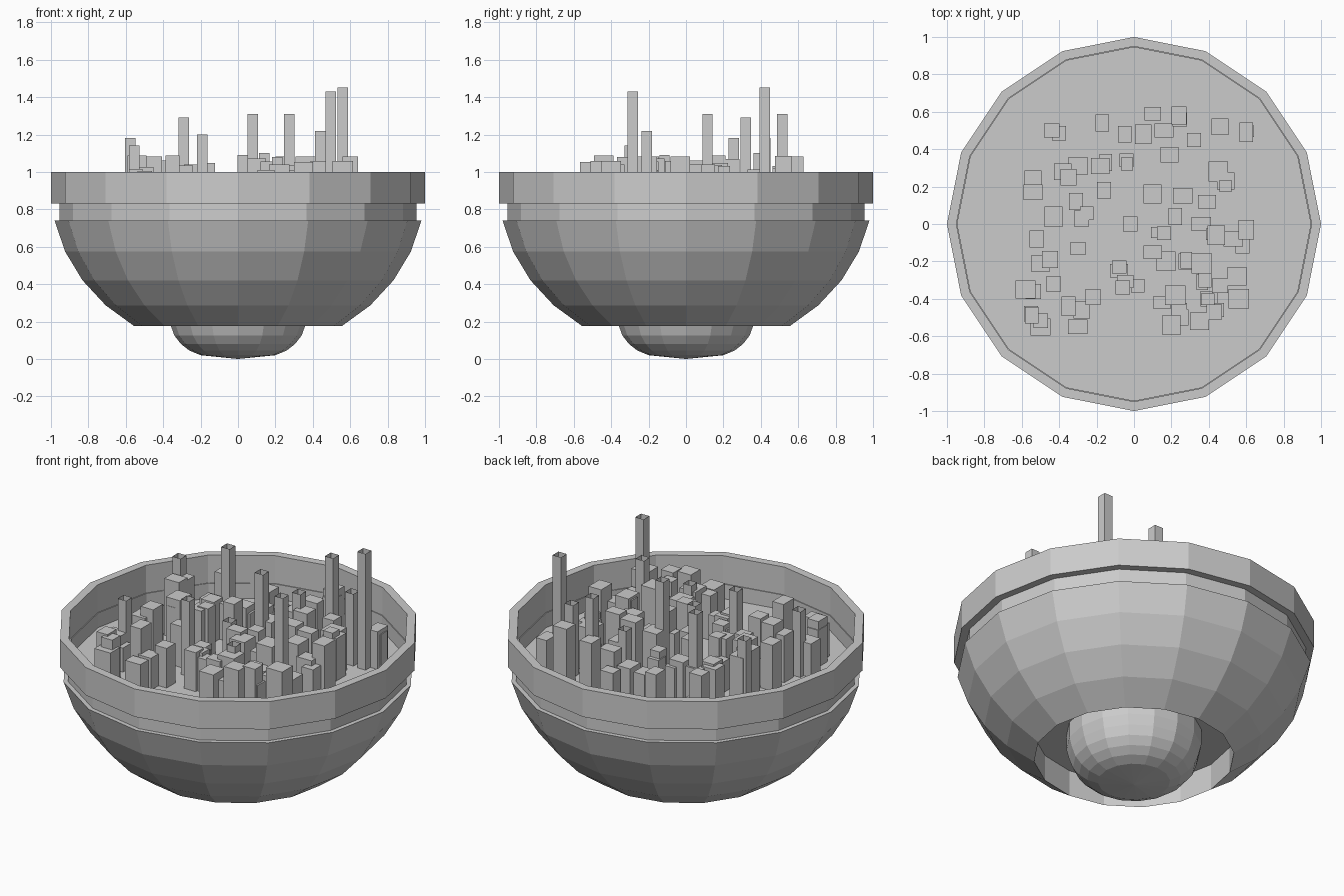
import bpy, bmesh, random
from math import cos, sin, pi, radians

if "Cube" in bpy.data.objects:
    bpy.data.objects.remove(bpy.data.objects["Cube"])

random.seed(7)
SIDES = 16
FLOOR = 0.74


def make_object(name, bm):
    mesh = bpy.data.meshes.new(name)
    bm.to_mesh(mesh)
    bm.free()
    obj = bpy.data.objects.new(name, mesh)
    bpy.context.collection.objects.link(obj)
    return obj


def lathe(name, profile, closed=False):
    """Revolve (radius, z) points into a flat-faced 16-sided solid."""
    bm = bmesh.new()
    rings = []
    for r, z in profile:
        if r == 0:
            rings.append([bm.verts.new((0, 0, z))] * SIDES)
        else:
            rings.append([bm.verts.new((r * cos(2 * pi * i / SIDES),
                                        r * sin(2 * pi * i / SIDES), z))
                          for i in range(SIDES)])
    pairs = list(zip(rings, rings[1:]))
    if closed:
        pairs.append((rings[-1], rings[0]))
    for a, b in pairs:
        for i in range(SIDES):
            j = (i + 1) % SIDES
            bm.faces.new(dict.fromkeys((a[i], a[j], b[j], b[i])))
    bmesh.ops.recalc_face_normals(bm, faces=bm.faces)
    return make_object(name, bm)


def add_box(bm, x, y, wx, wy, top, open_top=False):
    """Box standing on the bowl floor, optionally without its roof."""
    verts = bmesh.ops.create_cube(bm, size=1)["verts"]
    h = top - FLOOR
    for v in verts:
        v.co.x = x + v.co.x * wx
        v.co.y = y + v.co.y * wy
        v.co.z = FLOOR + (v.co.z + 0.5) * h
    if open_top:
        roof = [f for f in verts[0].link_faces[:] + [f for v in verts for f in v.link_faces]
                if f.normal.z > 0.5 or all(v.co.z > top - 1e-5 for v in f.verts)]
        bmesh.ops.delete(bm, geom=list(set(roof)), context='FACES_ONLY')


# Hull: squashed hemisphere with a flat deck and a recess underneath
dome = [(cos(radians(11.25 * k)), 0.912 - 0.885 * sin(radians(11.25 * k)))
        for k in range(1, 6)]
lathe("hull", [(0, FLOOR)] + dome + [(dome[-1][0], 0.335), (0, 0.335)])

# Neck band and the thicker upper rim
lathe("neck_band", [(0.955, FLOOR), (0.955, 0.83), (0.945, 0.83), (0.945, FLOOR)], True)
lathe("rim", [(1, 0.83), (1, 1), (0.95, 1), (0.95, 0.83)], True)

# Rounded bulb hanging in the recess
lathe("bottom_bulb", [(0.375, 0.335), (0.375, 0.24), (0.36, 0.18), (0.34, 0.125),
                      (0.305, 0.08), (0.26, 0.045), (0.2, 0.02), (0, 0)])

# City blocks: positions on the deck, seeded sizes and heights
blocks = [
    (-.44, .50), (-.17, .54), (-.05, .48), (.10, .59), (.05, .48), (.24, .58),
    (.46, .52), (.60, .49), (.32, .45), (.16, .50), (.19, .37), (-.04, .34),
    (-.18, .31), (-.38, .28), (-.30, .31), (-.54, .24), (-.54, .17), (-.16, .18),
    (-.31, .12), (.10, .16), (.26, .15), (.49, .23), (.45, .28), (.39, .12),
    (-.43, .04), (-.28, .03), (.22, .04), (.16, -.05), (-.02, 0), (.36, 0),
    (.44, -.06), (.53, -.08), (.60, -.03), (.58, -.12), (-.52, -.08), (-.30, -.13),
    (-.45, -.19), (-.50, -.21), (.10, -.15), (.17, -.20), (.28, -.20), (-.08, -.25),
    (-.06, -.34), (.02, -.33), (-.43, -.32), (-.58, -.35), (-.22, -.39), (-.35, -.44),
    (-.28, -.46), (-.55, -.48), (-.30, -.55), (-.50, -.55), (.15, -.42), (.22, -.38),
    (.25, -.50), (.35, -.52), (.43, -.47), (.56, -.40), (.55, -.28), (.40, -.40),
    (.38, -.30), (.20, -.54), (.36, -.21), (.46, -.33)]
bm = bmesh.new()
for x, y in blocks:
    add_box(bm, x, y, random.uniform(.07, .11), random.uniform(.07, .11),
            random.uniform(.92, 1.09))
# Lower annexes leaning against some of the blocks
for x, y in random.sample(blocks, 26):
    add_box(bm, x * .97 + random.uniform(-.03, .03), y * .97 + random.uniform(-.03, .03),
            random.uniform(.06, .09), random.uniform(.06, .09), random.uniform(.86, 1.05))
make_object("city_blocks", bm)

# Slim open-topped towers: x, y, top height
towers = [
    (-.575, .255, 1.18), (-.29, .32, 1.29), (.14, .39, 1.10), (.08, .115, 1.31),
    (.275, .515, 1.31), (.475, .425, 1.18), (.56, .42, 1.45), (.025, -.115, 1.09),
    (-.19, -.21, 1.20), (-.555, -.30, 1.14), (.21, -.34, 1.08), (.44, -.21, 1.22),
    (.495, -.285, 1.43)]
bm = bmesh.new()
for x, y, top in towers:
    add_box(bm, x, y, .056, .056, top, open_top=True)
make_object("towers", bm)
